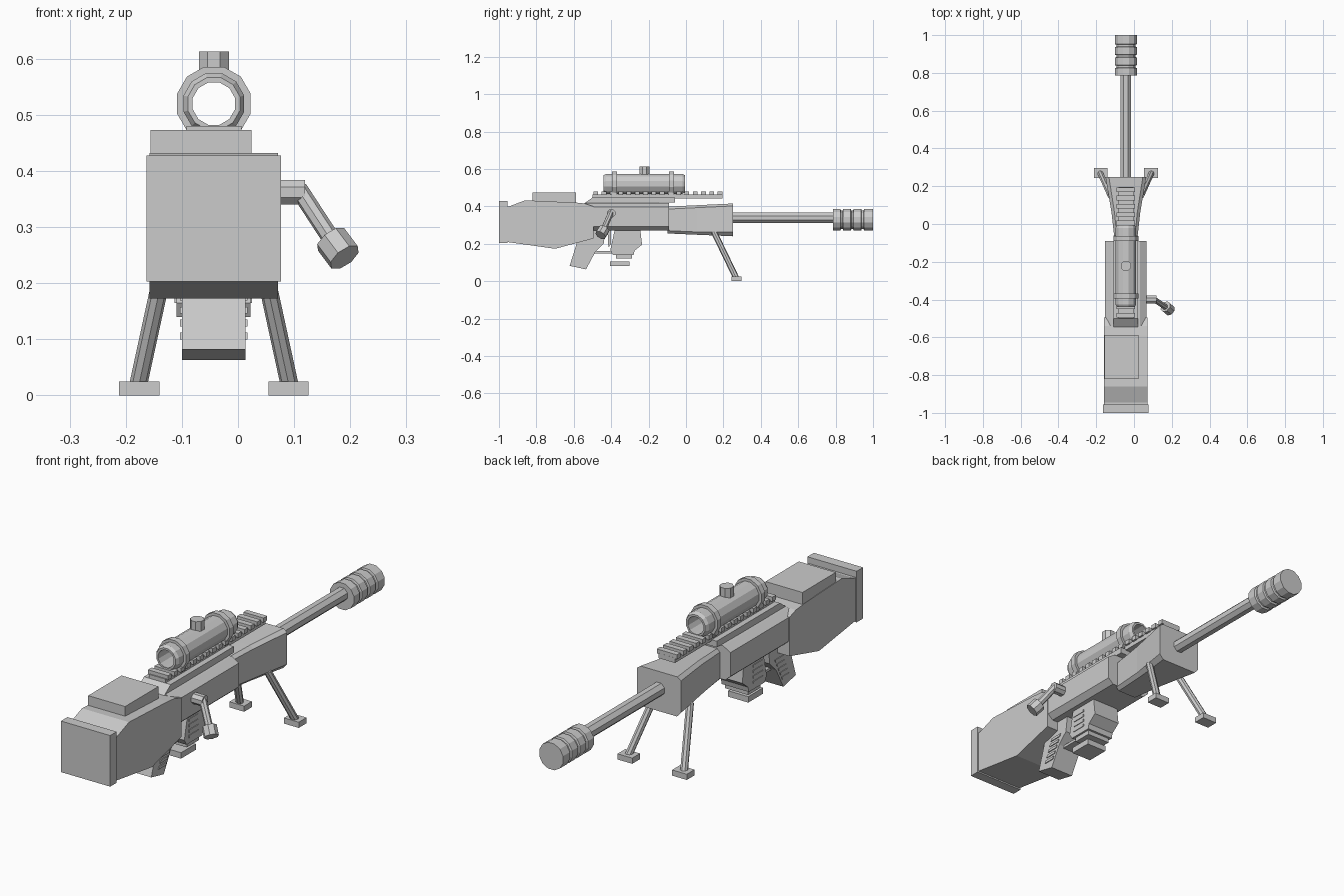
import bpy, bmesh, math
from mathutils import Vector

CX = -0.043  # centre line of the rifle


def finish(name, bm):
    bmesh.ops.recalc_face_normals(bm, faces=bm.faces)
    me = bpy.data.meshes.new(name)
    bm.to_mesh(me)
    bm.free()
    ob = bpy.data.objects.new(name, me)
    bpy.context.collection.objects.link(ob)
    return ob


def loft(name, rings, closed=False):
    """Skin a list of point rings; capped unless closed into a loop."""
    bm = bmesh.new()
    vs = [[bm.verts.new(p) for p in r] for r in rings]
    n = len(vs[0])
    pairs = list(zip(vs, vs[1:])) + ([(vs[-1], vs[0])] if closed else [])
    for a, b in pairs:
        for i in range(n):
            j = (i + 1) % n
            bm.faces.new((a[i], a[j], b[j], b[i]))
    if not closed:
        bm.faces.new(vs[0])
        bm.faces.new(vs[-1])
    return finish(name, bm)


def box(name, x0, x1, y0, y1, z0, z1):
    return loft(name, [[(x0, y0, z), (x1, y0, z), (x1, y1, z), (x0, y1, z)] for z in (z0, z1)])


def side_profile(name, pts, x0, x1):
    return loft(name, [[(x, y, z) for y, z in pts] for x in (x0, x1)])


def lathe(name, prof, z, sides, closed=False):
    """Revolve (y, radius) points about the y axis at height z."""
    ang = [2 * math.pi * (i + 0.5) / sides for i in range(sides)]
    return loft(name, [[(CX + r * math.cos(a), y, z + r * math.sin(a)) for a in ang]
                       for y, r in prof], closed)


def rod(name, p, q, r, sides=8):
    p, q = Vector(p), Vector(q)
    rot = (q - p).to_track_quat('Z', 'Y')
    ring = [rot @ Vector((r * math.cos(a), r * math.sin(a), 0))
            for a in (2 * math.pi * (i + 0.5) / sides for i in range(sides))]
    return loft(name, [[c + v for v in ring] for c in (p, q)])


def section(y, w, wt, wb, z):
    """Chamfered eight-sided section; z = four heights from bottom to top."""
    half = [(wb, z[0]), (w, z[1]), (w, z[2]), (wt, z[3])]
    return [(CX + x, y, h) for x, h in half] + [(CX - x, y, h) for x, h in reversed(half)]


# Stock, butt pad and cheek rest
side_profile("stock", [(-0.96, 0.21), (-0.70, 0.173), (-0.495, 0.228), (-0.495, 0.40),
                       (-0.54, 0.415), (-0.59, 0.42), (-0.86, 0.432), (-0.945, 0.40), (-0.96, 0.40)], -0.158, 0.071)
box("butt_pad", -0.163, 0.077, -1.0, -0.955, 0.203, 0.428)
box("cheek_rest", -0.156, 0.024, -0.82, -0.588, 0.41, 0.473)

# Receiver and flared handguard
zs = (0.27, 0.292, 0.397, 0.418)
loft("receiver", [section(y, 0.11, 0.076, 0.085, zs) for y in (-0.54, -0.09)])
loft("handguard", [section(-0.10, 0.058, 0.045, 0.045, (0.255, 0.27, 0.385, 0.398)),
                   section(0.06, 0.076, 0.06, 0.06, (0.248, 0.263, 0.393, 0.406)),
                   section(0.25, 0.108, 0.09, 0.088, (0.24, 0.262, 0.402, 0.415))])

# Accessory rail with teeth
side_profile("rail_base", [(-0.545, 0.415), (-0.50, 0.447), (-0.06, 0.447), (-0.06, 0.42)],
             CX - 0.065, CX + 0.065)
box("rail", CX - 0.04, CX + 0.04, -0.50, 0.195, 0.442, 0.464)
for i in range(16):
    y = -0.495 + i * 0.0443
    box("rail_tooth", CX - 0.049, CX + 0.049, y, y + 0.025, 0.46, 0.48)

# Scope: open tube, two mounting rings, turret
lathe("scope_tube", [(-0.44, 0.048), (-0.427, 0.056), (-0.02, 0.056), (-0.005, 0.048),
                     (-0.005, 0.039), (-0.44, 0.039)], 0.52, 12, True)
for y in (-0.395, -0.09):
    lathe("scope_ring", [(y, 0.068), (y + 0.026, 0.068), (y + 0.026, 0.054), (y, 0.054)], 0.52, 12, True)
    box("scope_foot", CX - 0.045, CX + 0.045, y, y + 0.026, 0.455, 0.478)
rod("scope_turret", (CX, -0.222, 0.57), (CX, -0.222, 0.613), 0.029)

# Barrel and grooved muzzle brake
lathe("barrel", [(0.24, 0.03), (0.80, 0.03)], 0.338, 8)
prof = []
for i in range(4):
    y = 0.785 + i * 0.0557
    prof += [(y, 0.06), (y + 0.04, 0.06)]
    if i < 3:
        prof += [(y + 0.043, 0.052), (y + 0.053, 0.052)]
prof[-1] = (1.0, 0.06)
lathe("muzzle_brake", prof, 0.328, 12)

# Bolt handle
rod("bolt_stub", (0.055, -0.4, 0.362), (0.119, -0.4, 0.362), 0.024)
rod("bolt_arm", (0.108, -0.4, 0.368), (0.17, -0.442, 0.273), 0.016)
rod("bolt_knob", (0.166, -0.437, 0.278), (0.190, -0.457, 0.246), 0.031)

# Grip with side ridges, trigger and guard
side_profile("grip", [(-0.575, 0.26), (-0.585, 0.20), (-0.622, 0.082), (-0.535, 0.063),
                      (-0.485, 0.155), (-0.44, 0.20), (-0.43, 0.28)], -0.10, 0.013)
for i in range(5):
    t = i * 0.023
    side_profile("grip_ridge", [(-0.575 + t * 0.4, 0.10 + t), (-0.525 + t * 0.5, 0.10 + t),
                                (-0.52 + t * 0.5, 0.112 + t), (-0.57 + t * 0.4, 0.112 + t)], -0.103, 0.017)
box("trigger_guard", CX - 0.03, CX + 0.03, -0.495, -0.385, 0.148, 0.16)
side_profile("trigger", [(-0.42, 0.28), (-0.40, 0.28), (-0.40, 0.20), (-0.415, 0.18)], CX - 0.012, CX + 0.012)

# Magazine well, magazine and loose floor plate
side_profile("magazine_well", [(-0.38, 0.28), (-0.405, 0.165), (-0.39, 0.14), (-0.28, 0.14), (-0.275, 0.163),
                               (-0.235, 0.195), (-0.245, 0.28)], -0.11, 0.022)
box("magazine", -0.10, 0.013, -0.375, -0.29, 0.12, 0.2)
for i in range(4):
    z = 0.165 + i * 0.024
    box("magazine_rib", -0.113, 0.025, -0.375, -0.31, z, z + 0.011)
box("floor_plate", -0.092, 0.006, -0.405, -0.302, 0.08, 0.106)

# Bipod legs and feet
for s in (-1, 1):
    rod("bipod_leg", (CX + s * 0.082, 0.15, 0.262), (CX + s * 0.135, 0.268, 0.018), 0.016)
    x = CX + s * 0.133
    box("bipod_foot", x - 0.036, x + 0.036, 0.243, 0.297, 0.0, 0.025)
